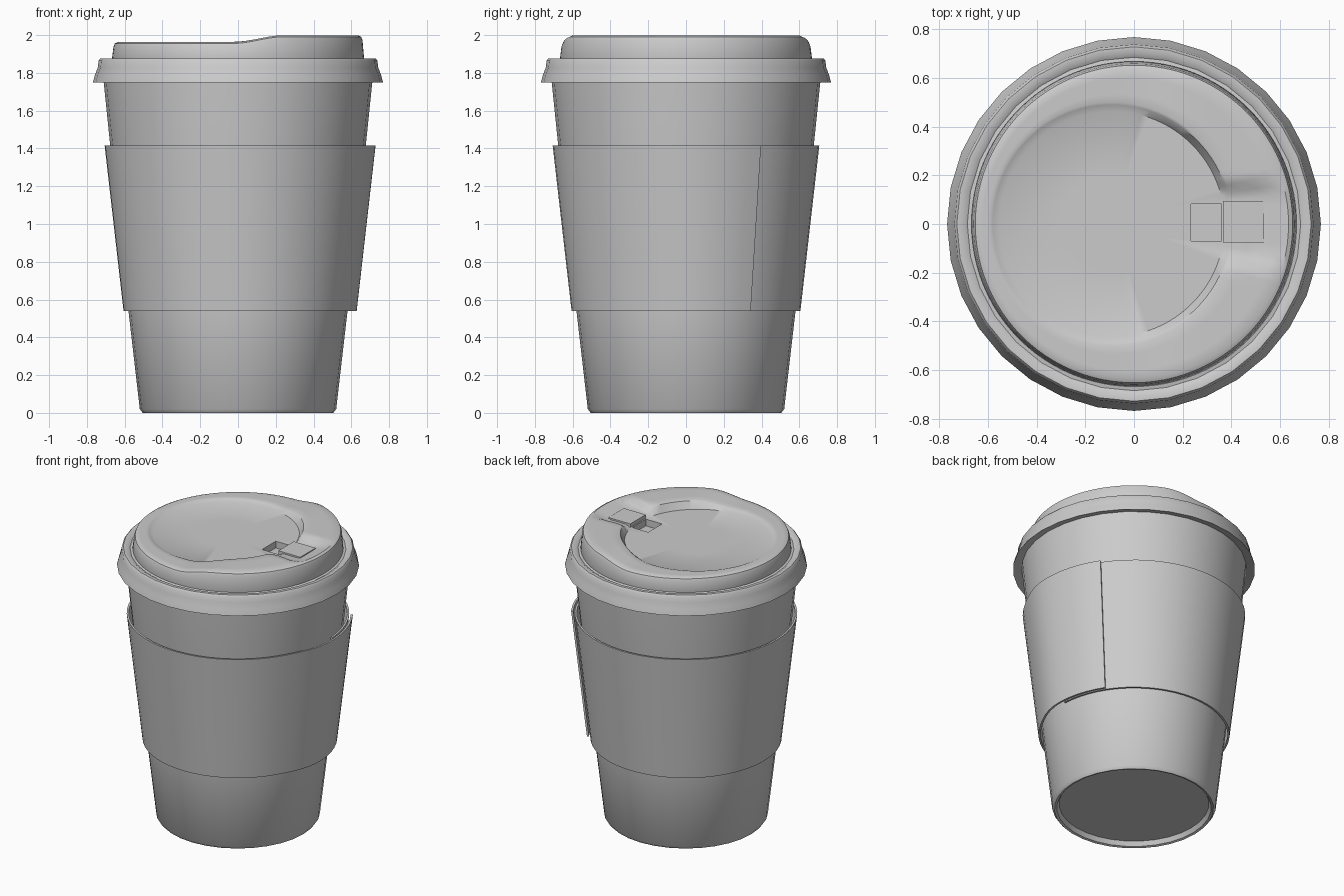
import bpy, bmesh, math

if "Cube" in bpy.data.objects:
    bpy.data.objects.remove(bpy.data.objects["Cube"])

grey = bpy.data.materials.new("plain grey")
grey.diffuse_color = (0.6, 0.6, 0.6, 1)
grey.use_nodes = True
grey.node_tree.nodes["Principled BSDF"].inputs["Base Color"].default_value = grey.diffuse_color


def smoothstep(a, b, x):
    t = min(1, max(0, (x - a) / (b - a)))
    return t * t * (3 - 2 * t)


def finish(name, bm, angle=35):
    bmesh.ops.recalc_face_normals(bm, faces=bm.faces[:])
    me = bpy.data.meshes.new(name)
    bm.to_mesh(me)
    bm.free()
    me.materials.append(grey)
    ob = bpy.data.objects.new(name, me)
    bpy.context.collection.objects.link(ob)
    bpy.ops.object.select_all(action='DESELECT')
    ob.select_set(True)
    bpy.context.view_layer.objects.active = ob
    if angle:
        bpy.ops.object.shade_smooth_by_angle(angle=math.radians(angle))
    return ob


def skin(name, loops, angle=35, wrap=False):
    """Bridge equal closed loops; cap both ends, or join last to first."""
    bm = bmesh.new()
    rows = [[bm.verts.new(p) for p in loop] for loop in loops]
    n = len(rows[0])
    pairs = list(zip(rows, rows[1:])) + ([(rows[-1], rows[0])] if wrap else [])
    for a, b in pairs:
        for i in range(n):
            j = (i + 1) % n
            bm.faces.new((a[i], a[j], b[j], b[i]))
    if not wrap:
        bm.faces.new(rows[0])
        bm.faces.new(rows[-1])
    return finish(name, bm, angle)


def ring(r, z, n=32, cx=0):
    return [(cx + r * math.cos(2 * math.pi * i / n), r * math.sin(2 * math.pi * i / n), z)
            for i in range(n)]


def box(name, lo, hi):
    quad = lambda z: [(lo[0], lo[1], z), (hi[0], lo[1], z), (hi[0], hi[1], z), (lo[0], hi[1], z)]
    return skin(name, [quad(lo[2]), quad(hi[2])], 0)


# Tapered cup with a recessed base
skin("cup", [ring(r, z) for r, z in
             [(.475, .035), (.49, .005), (.505, 0), (.52, .02), (.58, .54),
              (.676, 1.41), (.712, 1.76), (.715, 1.8)]])

# Wrapped sleeve with an overlapping flap on the right
sections = []
steps = 64
for k in range(steps + 1):
    deg = 3 + 390 * k / steps
    a = math.radians(deg)
    lift = .023 * smoothstep(330, 358, deg)
    sections.append([((r + lift) * math.cos(a), (r + lift) * math.sin(a), z)
                     for r, z in [(.593, .54), (.606, .54), (.706, 1.415), (.693, 1.415)]])
skin("sleeve", sections)

# Lid skirt that grips the cup rim
skin("lid_skirt", [ring(r, z) for r, z in
                   [(.71, 1.765), (.768, 1.75), (.757, 1.79), (.742, 1.83), (.738, 1.865),
                    (.728, 1.877), (.705, 1.877), (.685, 1.865), (.66, 1.87), (.66, 1.83),
                    (.70, 1.82)]], wrap=True)

# Lid top: rim rises to the right, round recess, channel behind the drink hole
SEG = 96


def shaped(loop, drop=0.0, channel=False):
    out = []
    for x, y, z in loop:
        h = 1.964 + .035 * smoothstep(-.02, .24, x) - drop
        if channel and x > .3:
            h -= .035 * (1 - smoothstep(.13, .18, abs(y))) * (1 - smoothstep(.53, .62, x))
        out.append((x, y, h))
    return out


CX = -.09
loops = [ring(.655, 1.82, SEG), ring(.668, 1.87, SEG),
         shaped(ring(.659, 0, SEG), .025), shaped(ring(.652, 0, SEG), .008),
         shaped(ring(.635, 0, SEG))]
for t in (.25, .5, .75, 1):
    loops.append(shaped(ring(.635 + (.50 - .635) * t, 0, SEG, CX * t), 0, True))
loops += [shaped(ring(.49, 0, SEG, CX), .004, True),
          ring(.463, 1.947, SEG, CX), ring(.2, 1.947, SEG, CX)]
lid_top = skin("lid_top", loops)

# Drink hole cut beside the folding tab
cutter = box("drink_hole_cutter", (.235, -.07, 1.9), (.36, .082, 2.1))
cutter.hide_render = True
cutter.hide_viewport = False
cutter.display_type = 'WIRE'
cut = lid_top.modifiers.new("drink hole", 'BOOLEAN')
cut.operation = 'DIFFERENCE'
cut.solver = 'EXACT'
cut.object = cutter
bpy.context.view_layer.objects.active = lid_top
bpy.ops.object.modifier_apply(modifier=cut.name)
bpy.data.objects.remove(cutter)

# Folding tab lying in the channel
box("lid_tab", (.365, -.075, 1.95), (.535, .095, 1.975))
